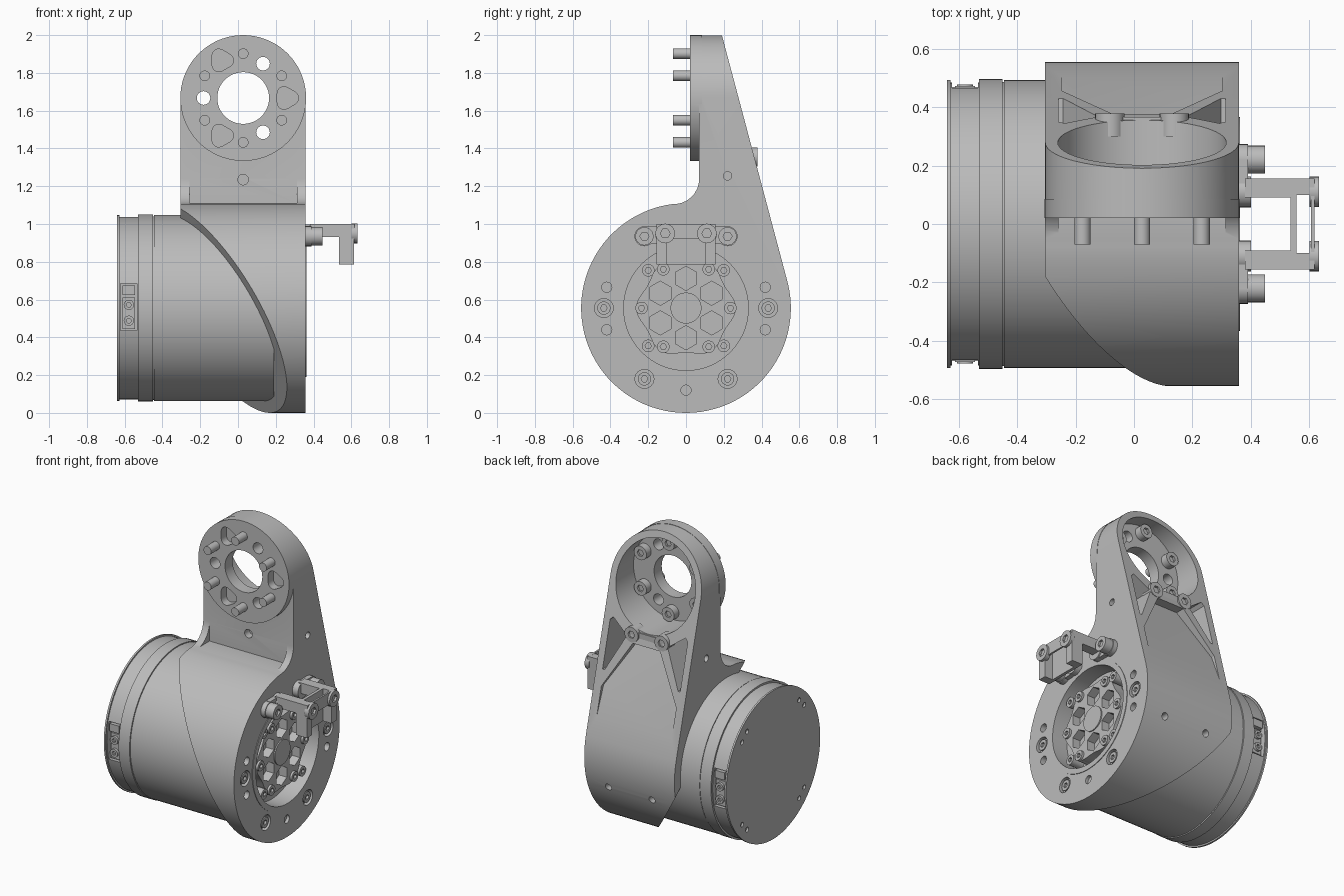
import bpy, bmesh
from math import sin, cos, pi, radians
from mathutils import Vector

if "Cube" in bpy.data.objects:
    bpy.data.objects.remove(bpy.data.objects["Cube"])

GREY = (0.5, 0.5, 0.5, 1)
mat = bpy.data.materials.new("satin grey")
mat.use_nodes = True
mat.diffuse_color = GREY
mat.node_tree.nodes["Principled BSDF"].inputs["Base Color"].default_value = GREY

AX = 0.555      # height of the motor axis
CX = 0.0275     # middle of the arm
CZ = 1.667      # height of the flange centre
FACE = 0.3585   # outer side face of the housing


def prism(name, pts, axis, a, b):
    """Extrude a closed outline along x (0), y (1) or z (2)."""
    bm = bmesh.new()
    rings = []
    for d in (a, b):
        ring = []
        for p in pts:
            co = list(p)
            co.insert(axis, d)
            ring.append(bm.verts.new(co))
        rings.append(ring)
        bm.faces.new(ring)
    n = len(pts)
    for i in range(n):
        j = (i + 1) % n
        bm.faces.new((rings[0][i], rings[0][j], rings[1][j], rings[1][i]))
    bmesh.ops.recalc_face_normals(bm, faces=bm.faces)
    mesh = bpy.data.meshes.new(name)
    bm.to_mesh(mesh)
    bm.free()
    mesh.materials.append(mat)
    ob = bpy.data.objects.new(name, mesh)
    bpy.context.scene.collection.objects.link(ob)
    return ob


def polar(c, r, ang):
    return (c[0] + r * cos(radians(ang)), c[1] + r * sin(radians(ang)))


def lobed(c, r, amp=0.0, k=0, turn=0, n=64):
    return [polar(c, r + amp * cos(k * 2 * pi * i / n), turn + 360 * i / n) for i in range(n)]


def cyl(name, axis, c, r, a, b, n=32):
    return prism(name, lobed(c, r, n=n), axis, a, b)


def box(name, x, y, z):
    return prism(name, [(x[0], y[0]), (x[1], y[0]), (x[1], y[1]), (x[0], y[1])], 2, *z)


def combine(ob, tool, op="DIFFERENCE"):
    """Apply a boolean and discard the tool."""
    mod = ob.modifiers.new("bool", "BOOLEAN")
    mod.operation, mod.object, mod.solver = op, tool, "EXACT"
    dg = bpy.context.evaluated_depsgraph_get()
    mesh = bpy.data.meshes.new_from_object(ob.evaluated_get(dg))
    ob.modifiers.clear()
    ob.data = mesh
    bpy.data.objects.remove(tool)


def screw(name, axis, c, r, a, b):
    """Round head with a hexagonal socket; b is the outer end."""
    ob = cyl(name, axis, c, r, a, b, 24)
    s = 1 if b > a else -1
    combine(ob, cyl("cutter", axis, c, r * 0.5, b - s * 0.015, b + s * 0.05, 6))
    return ob


# Housing and arm: side profile, cut away obliquely around the motor
profile = [polar((0, AX), 0.555, t) for t in range(14, -263, -4)]
profile += [polar((-0.065, 1.24), 0.135, t) for t in range(-84, 1, 12)]
profile += [(0.07, 2.0), (0.19, 2.0)]
bracket = prism("arm_bracket", profile, 0, -0.31, 0.365)
bm = bmesh.new()
bm.from_mesh(bracket.data)
res = bmesh.ops.bisect_plane(bm, geom=bm.verts[:] + bm.edges[:] + bm.faces[:],
                             plane_co=(-0.115, 0, AX),
                             plane_no=Vector((1, 0.44, 0.51)).normalized(), clear_inner=True)
bmesh.ops.contextual_create(bm, geom=[e for e in res["geom_cut"] if isinstance(e, bmesh.types.BMEdge)])
bmesh.ops.recalc_face_normals(bm, faces=bm.faces)
bm.to_mesh(bracket.data)
bm.free()
stadium = [(CX - 0.331, -0.1), (CX + 0.331, -0.1)]
stadium += [polar((CX, CZ), 0.331, t) for t in range(0, 181, 5)]
combine(bracket, prism("cutter", stadium, 1, -1, 1), "INTERSECT")

# Front flange and the recess between the two gussets
combine(bracket, cyl("flange", 1, (CX, CZ), 0.333, 0.02, 0.085, 72), "UNION")
combine(bracket, box("cutter", (CX - 0.285, CX + 0.285), (-0.2, 0.0695), (1.11, 1.3)))

# Rear round pocket, corner pockets and tapering central recess
combine(bracket, cyl("cutter", 1, (CX, CZ), 0.288, 0.1, 0.7, 64))
for s in (-1, 1):
    tri = [(CX + s * x, z) for x, z in ((0.15, 1.335), (0.265, 1.42), (0.285, 1.4), (0.285, 1.1), (0.27, 1.1))]
    combine(bracket, prism("cutter", tri, 1, 0.16, 0.7))
half = [(0.1, 1.3), (0.275, 1.0), (0.275, 0.8)]
trap = [(CX + x, z) for x, z in half] + [(CX - x, z) for x, z in reversed(half)]
wedge = prism("cutter", trap, 1, 0, 0.8)
for v in wedge.data.vertices:
    if v.co.y < 0.1:
        v.co.y = 0.187 + (2 - v.co.z) * 0.268 - 0.13 * (v.co.z - 0.82)
combine(bracket, wedge)

# Flange holes: centre bore, three through holes, three blind pockets
combine(bracket, cyl("cutter", 1, (CX, CZ), 0.137, -0.1, 0.3, 48))
for t in (60, 180, 300):
    combine(bracket, cyl("cutter", 1, polar((CX, CZ), 0.21, t), 0.036, -0.1, 0.3, 24))
    c = polar((CX, CZ), 0.23, t + 60)
    combine(bracket, prism("cutter", lobed(c, 0.057, 0.007, 3, t + 60, 36), 1, -0.1, 0.075))

# Small holes in the arm and lower back
combine(bracket, cyl("cutter", 1, (CX, 1.235), 0.028, -0.1, 0.12, 20))
for a, b in ((-0.5, CX - 0.3), (CX + 0.3, 0.6)):
    combine(bracket, cyl("cutter", 0, (0.22, 1.255), 0.022, a, b, 20))
for x in (-0.12, 0.2):
    combine(bracket, cyl("cutter", 1, (x, 0.385), 0.022, 0.48, 0.7, 20))

# Side face: raised rim, hub recess, counterbores
combine(bracket, cyl("rim", 0, (0, AX), 0.365, 0.3, FACE + 0.004, 72), "UNION")
combine(bracket, cyl("cutter", 0, (0, AX), 0.33, 0.25, 0.5, 72))
for s in (-1, 1):
    for y, z in ((0.22, 0.18), (0.435, 0.555)):
        combine(bracket, cyl("cutter", 0, (s * y, z), 0.05, FACE - 0.03, 0.5, 24))
        screw("face_screw", 0, (s * y, z), 0.035, FACE - 0.035, FACE - 0.005)
    for z in (0.44, 0.665):
        combine(bracket, cyl("cutter", 0, (s * 0.42, z), 0.027, FACE - 0.04, 0.5, 20))
combine(bracket, cyl("cutter", 0, (0, 0.12), 0.027, FACE - 0.02, 0.5, 20))

# Output hub with six pockets and a ring of screws
hub = prism("output_hub", lobed((0, AX), 0.25, 0.014, 6, 0, 96), 0, 0.24, 0.32)
for t in range(30, 390, 60):
    combine(hub, prism("cutter", lobed(polar((0, AX), 0.157, t), 0.064, 0, 0, t, 6), 0, 0.262, 0.5))
cyl("hub_boss", 0, (0, AX), 0.082, 0.26, 0.328)
for s in (-1, 1):
    for y, z in ((0.2, 0.2), (0.12, 0.205), (0.235, 0), (0.2, -0.2), (0.12, -0.205)):
        screw("hub_screw", 0, (s * y, AX + z), 0.033, 0.25, 0.335)

# Flange bolts: shanks in front, socket heads in the rear pocket
for t in range(30, 390, 60):
    c = polar((CX, CZ), 0.235, t)
    cyl("flange_bolt_shank", 1, c, 0.028, -0.07, 0.1, 24)
    screw("flange_bolt_head", 1, c, 0.046, 0.09, 0.15)

# Rear cross bar with two screws
box("rear_cross_bar", (CX - 0.11, CX + 0.11), (0.34, 0.366), (1.335, 1.375))
for s in (-1, 1):
    screw("cross_bar_screw", 1, (CX + s * 0.11, 1.355), 0.05, 0.3, 0.378)

# Motor body, end section with lip, and sockets on both sides
cyl("motor_body", 0, (0, AX), 0.492, -0.445, 0.19, 96)
cyl("motor_ring", 0, (0, AX), 0.495, -0.53, -0.45, 96)
cyl("motor_ring_seam", 0, (0, AX), 0.486, -0.46, -0.44, 96)
rear = cyl("motor_rear", 0, (0, AX), 0.483, -0.632, -0.52, 96)
combine(rear, cyl("lip", 0, (0, AX), 0.493, -0.64, -0.628, 96), "UNION")
for s in (-1, 1):
    combine(rear, box("cutter", (-0.622, -0.534), sorted((s * 0.445, s * 0.6)), (0.435, 0.685)))
    box("socket_plug", (-0.612, -0.544), sorted((s * 0.44, s * 0.472)), (0.625, 0.675))
    box("socket_base", (-0.612, -0.544), sorted((s * 0.44, s * 0.46)), (0.445, 0.612))
    for z in (0.488, 0.572):
        screw("socket_screw", 1, (-0.578, z), 0.027, s * 0.45, s * 0.477)
for t in (40, 50, 130, 140, 220, 230, 310, 320):
    combine(rear, cyl("cutter", 0, polar((0, AX), 0.425, t), 0.016, -0.7, -0.625, 12))

# Cable guide: mounting lugs, slotted roof, hanging front and screws
for s in (-1, 1):
    cyl("guide_lug", 0, (s * 0.22, 0.935), 0.053, 0.35, 0.39, 24)
    box("guide_link", (0.35, 0.39), sorted((s * 0.1, s * 0.22)), (0.895, 0.99))
    cyl("guide_inner_lug", 0, (s * 0.11, 0.945), 0.053, 0.35, 0.4, 24)
    screw("guide_bolt", 0, (s * 0.22, 0.935), 0.048, 0.38, 0.448)
    screw("guide_front_screw", 0, (s * 0.11, 0.95), 0.052, 0.6, 0.632)
    box("guide_cheek", (0.535, 0.615), sorted((s * 0.1, s * 0.155)), (0.785, 1.0))
    box("guide_rail", (0.38, 0.54), sorted((s * 0.09, s * 0.155)), (0.93, 1.0))
box("guide_back_strip", (0.535, 0.555), (-0.155, 0.155), (0.785, 1.0))
box("guide_front_strip", (0.605, 0.617), (-0.155, 0.155), (0.92, 1.0))

# Smooth round surfaces, keep machined edges crisp
for ob in bpy.context.scene.objects:
    ob.select_set(ob.type == "MESH")
bpy.context.view_layer.objects.active = bracket
bpy.ops.object.shade_smooth_by_angle(angle=radians(30))
